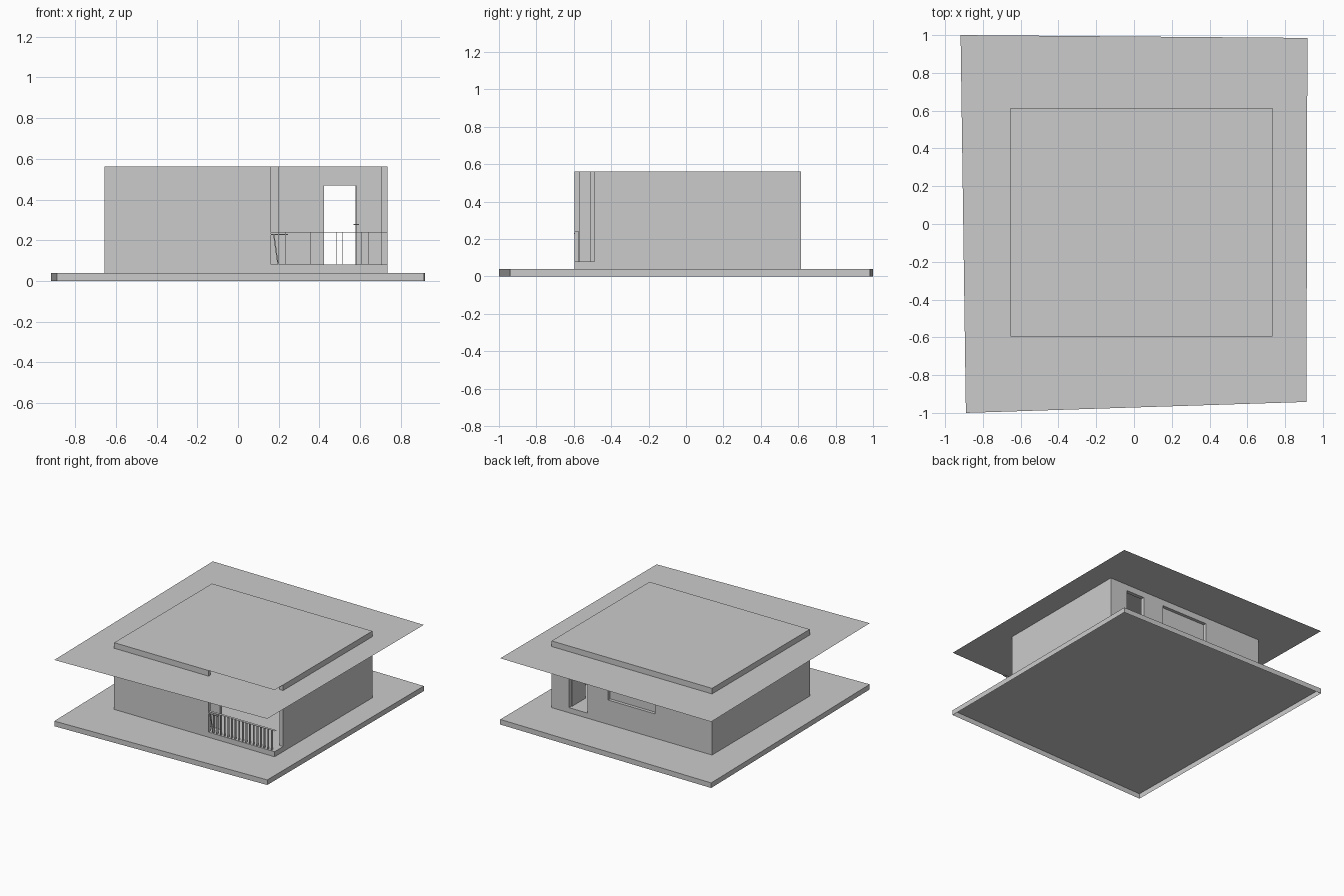
import bpy, bmesh
from mathutils import Matrix, Vector

cube = bpy.data.objects.get("Cube")
if cube:
    bpy.data.objects.remove(cube, do_unlink=True)

# One plain material for the whole house
grey = bpy.data.materials.new("plain grey")
grey.use_nodes = True
colour = (0.6, 0.6, 0.6, 1)
grey.diffuse_color = colour
grey.node_tree.nodes["Principled BSDF"].inputs["Base Color"].default_value = colour


def finish(name, bm):
    mesh = bpy.data.meshes.new(name)
    bm.to_mesh(mesh)
    bm.free()
    mesh.materials.append(grey)
    obj = bpy.data.objects.new(name, mesh)
    bpy.context.collection.objects.link(obj)
    return obj


def boxes(name, *spans):
    """Join boxes given as (x range, y range, z range)."""
    bm = bmesh.new()
    for span in spans:
        low, high = (Vector(v) for v in zip(*span))
        place = Matrix.Translation((low + high) / 2) @ Matrix.Diagonal((*(high - low), 1))
        bmesh.ops.create_cube(bm, size=1, matrix=place)
    return finish(name, bm)


def sheet(name, corners, z, skirt=0):
    """Flat outline at z, optionally with an open skirt hanging below."""
    bm = bmesh.new()
    bm.faces.new([bm.verts.new((x, y, z)) for x, y in corners])
    if skirt:
        hung = bmesh.ops.extrude_edge_only(bm, edges=bm.edges[:])
        verts = [v for v in hung["geom"] if isinstance(v, bmesh.types.BMVert)]
        bmesh.ops.translate(bm, verts=verts, vec=(0, 0, -skirt))
        bmesh.ops.recalc_face_normals(bm, faces=bm.faces)
    return finish(name, bm)


# Main levels and wall lines
left, right, front, back = -0.655, 0.733, -0.595, 0.614
ground, floor, eave, top = 0.04, 0.08, 0.518, 0.562
thick = 0.03
porch_x, porch_y = 0.162, -0.49
win = (-0.16, 0.245)
door = (0.423, 0.583)
sill, head = 0.23, 0.47
wall_z = (floor, top)
inner_y = (back - thick, back)

# Slightly skewed plot, repeated as the thin overhanging eave
plot = [(-0.89, -1.0), (0.913, -0.942), (0.918, 0.985), (-0.918, 1.0)]
sheet("ground_slab", plot, ground, ground)
sheet("eave_sheet", plot, eave)
sheet("roof_sheet", [(left, front), (right, front), (right, back), (left, back)], top)

# Floor and walls, open at the front porch corner
boxes("floor_plinth", ((left, right), (front, back), (ground, floor)))
boxes("front_wall", ((left, porch_x), (front, front + 0.025), wall_z))
boxes("left_side_wall", ((right - thick, right), (porch_y, back), wall_z))
boxes("right_side_wall", ((left, left + thick), (front, back), wall_z))
boxes("inner_front_wall", ((left + thick, 0.2), (-0.51, -0.485), wall_z))

# Back wall pieces around the window and door
boxes("back_wall",
      ((left, win[0]), inner_y, wall_z),
      (win, inner_y, (floor, sill)),
      (win, inner_y, (head, top)),
      ((win[1], door[0]), inner_y, wall_z),
      (door, inner_y, (head, top)),
      ((door[1], right), inner_y, wall_z))
boxes("window_pane", (win, (back - thick, back - 0.025), (sill, head)))

# Back door standing open into the room, with its handle
boxes("door_leaf", ((door[1] - 0.006, door[1]), (0.42, back - thick), (floor, head)))
boxes("door_handle", ((door[1] - 0.015, door[1] + 0.01), (0.435, 0.455), (0.275, 0.281)))

# Porch railing of very thin deep slats under a flat rail
rail_top, rail_y = 0.24, (front, front + 0.022)
count = 17
step = (right - 0.2) / count
boxes("railing_slats", *[((0.2 + i * step, 0.201 + i * step), rail_y, (floor, rail_top))
                         for i in range(count)])
boxes("railing_top", ((porch_x, right), rail_y, (rail_top - 0.001, rail_top)))

# Small bracket and slanted strut at the end of the railing
boxes("railing_bracket", ((porch_x, 0.245), (front - 0.004, front + 0.018), (0.226, 0.232)))
strut = boxes("railing_strut", ((-0.003, 0.003), (-0.003, 0.003), (-0.075, 0.075)))
strut.location = (0.186, front + 0.003, 0.155)
strut.rotation_euler.y = -0.14
